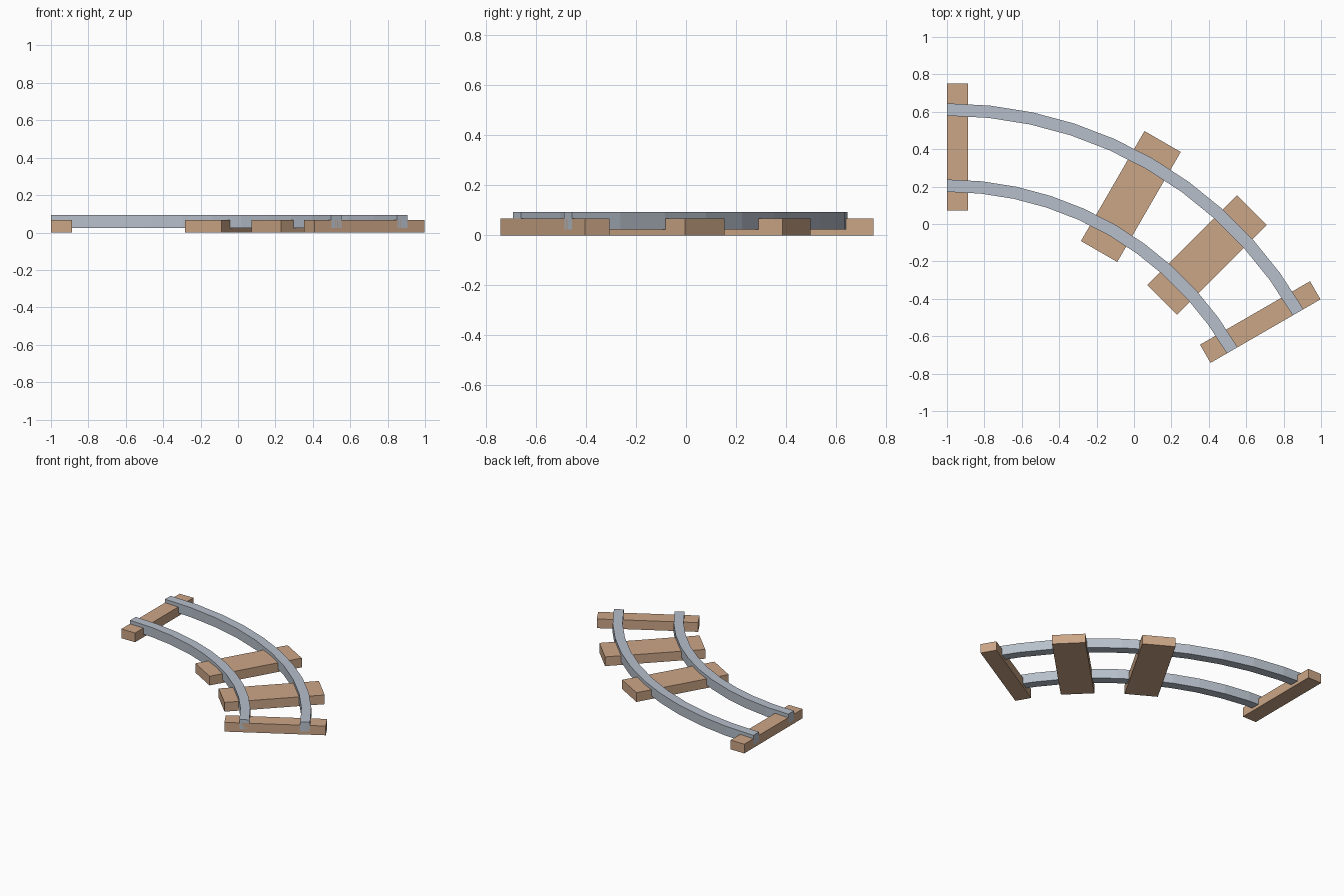
import bpy, bmesh
from math import sin, cos, radians

if "Cube" in bpy.data.objects:
    bpy.data.objects.remove(bpy.data.objects["Cube"])

# Shared centre of the 60-degree bend
CX, CY = -1.0, -1.556
SWEEP, STEPS = 60, 10


def material(name, color):
    m = bpy.data.materials.new(name)
    m.diffuse_color = color
    m.use_nodes = True
    m.node_tree.nodes["Principled BSDF"].inputs["Base Color"].default_value = m.diffuse_color
    return m


wood = material("wood", (0.60, 0.38, 0.24, 1))
steel = material("steel", (0.47, 0.52, 0.59, 1))


def polar(r, deg, along=0.0):
    """Point at radius r and heading deg, shifted along the track direction."""
    a = radians(deg)
    return CX + r * sin(a) + along * cos(a), CY + r * cos(a) - along * sin(a)


def loft(name, rings, mat):
    """Solid skinned through equal-length rings of points, capped at both ends."""
    bm = bmesh.new()
    rows = [[bm.verts.new(p) for p in ring] for ring in rings]
    n = len(rows[0])
    for a, b in zip(rows, rows[1:]):
        for i in range(n):
            j = (i + 1) % n
            bm.faces.new((a[i], a[j], b[j], b[i]))
    bm.faces.new(rows[0])
    bm.faces.new(rows[-1][::-1])
    bmesh.ops.recalc_face_normals(bm, faces=bm.faces)
    mesh = bpy.data.meshes.new(name)
    bm.to_mesh(mesh)
    bm.free()
    mesh.materials.append(mat)
    obj = bpy.data.objects.new(name, mesh)
    bpy.context.collection.objects.link(obj)
    return obj


def section(r0, r1, z0, z1, deg, along=0.0):
    """Rectangular radial cross-section."""
    return [(*polar(r, deg, along), z)
            for r, z in ((r0, z0), (r1, z0), (r1, z1), (r0, z1))]


# Curved rails
for name, r in (("inner_rail", 1.761), ("outer_rail", 2.168)):
    loft(name, [section(r - 0.033, r + 0.033, 0.023, 0.093, SWEEP * i / STEPS)
                for i in range(STEPS + 1)], steel)

# Sleepers: half-width at the two track ends, full width between
W = 0.112
for name, deg, start, end in (("start_sleeper", 0, 0, W),
                              ("middle_sleeper_1", 30, -W, W),
                              ("middle_sleeper_2", 45, -W, W),
                              ("end_sleeper", SWEEP, -W, 0)):
    loft(name, [section(1.627, 2.306, 0, 0.068, deg, s) for s in (start, end)], wood)
